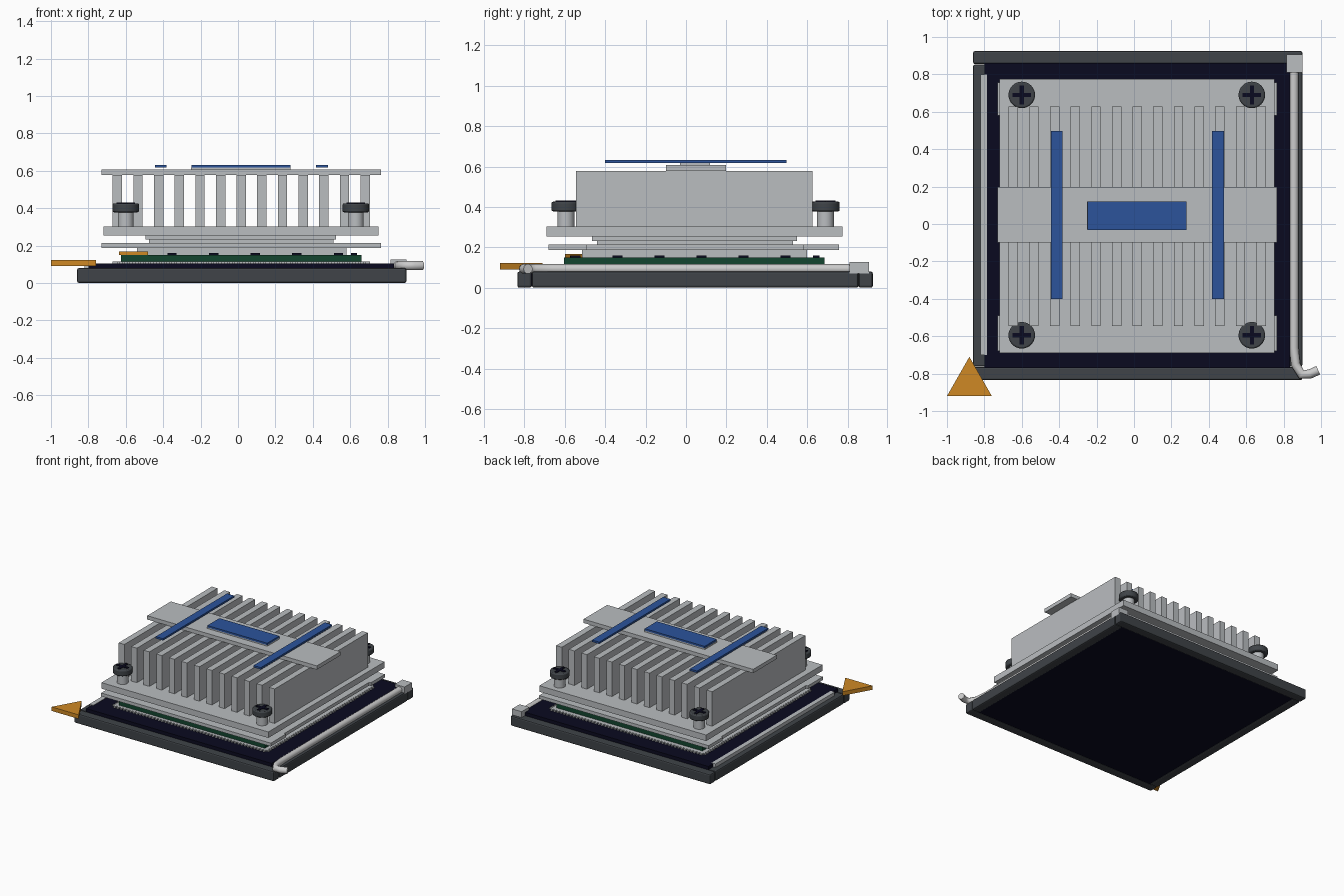
import bpy, bmesh, math
from mathutils import Matrix

if "Cube" in bpy.data.objects:
    bpy.data.objects.remove(bpy.data.objects["Cube"])


def material(name, rgb):
    m = bpy.data.materials.new(name)
    m.use_nodes = True
    m.diffuse_color = (*rgb, 1)
    m.node_tree.nodes["Principled BSDF"].inputs["Base Color"].default_value = (*rgb, 1)
    return m


SILVER = material("silver metal", (0.49, 0.51, 0.53))
FRAME = material("dark grey frame", (0.05, 0.057, 0.065))
BLACK = material("blue black plastic", (0.003, 0.003, 0.014))
GREEN = material("board green", (0.006, 0.06, 0.028))
ORANGE = material("marker orange", (0.62, 0.25, 0.018))
BLUE = material("label blue", (0.025, 0.088, 0.33))
LEVER = material("pale lever metal", (0.6, 0.6, 0.6))

CX, CY = 0.018, 0.045  # middle of the square socket


def finish(name, bm, mat):
    bmesh.ops.recalc_face_normals(bm, faces=bm.faces)
    mesh = bpy.data.meshes.new(name)
    bm.to_mesh(mesh)
    bm.free()
    mesh.materials.append(mat)
    obj = bpy.data.objects.new(name, mesh)
    bpy.context.scene.collection.objects.link(obj)
    return obj


def add_box(bm, x, y, z):
    size = [b - a for a, b in (x, y, z)]
    mid = [(a + b) / 2 for a, b in (x, y, z)]
    bmesh.ops.create_cube(bm, size=1, matrix=Matrix.Translation(mid) @ Matrix.Diagonal((*size, 1)))


def box(name, x, y, z, mat, bevel=0):
    bm = bmesh.new()
    add_box(bm, x, y, z)
    obj = finish(name, bm, mat)
    if bevel:
        mod = obj.modifiers.new("rounded edges", "BEVEL")
        mod.width, mod.segments = bevel, 2
    return obj


def smooth(obj):
    bpy.ops.object.select_all(action="DESELECT")
    obj.select_set(True)
    bpy.context.view_layer.objects.active = obj
    bpy.ops.object.shade_smooth_by_angle(angle=math.radians(35))


def cylinder(name, x, y, z, radius, mat, bevel=0):
    bm = bmesh.new()
    bmesh.ops.create_cone(bm, cap_ends=True, segments=32, radius1=radius, radius2=radius,
                          depth=z[1] - z[0], matrix=Matrix.Translation((x, y, sum(z) / 2)))
    obj = finish(name, bm, mat)
    smooth(obj)
    if bevel:
        mod = obj.modifiers.new("rounded rim", "BEVEL")
        mod.width, mod.segments, mod.limit_method = bevel, 2, "ANGLE"
    return obj


def triangle(name, x, y, z, mat):
    bm = bmesh.new()
    points = [(x[0], y[0]), (x[1], y[0]), (sum(x) / 2, y[1])]
    face = bm.faces.new([bm.verts.new((*p, z[0])) for p in points])
    top = bmesh.ops.extrude_face_region(bm, geom=[face])["geom"]
    bmesh.ops.translate(bm, vec=(0, 0, z[1] - z[0]),
                        verts=[v for v in top if isinstance(v, bmesh.types.BMVert)])
    return finish(name, bm, mat)


# Socket frame and floor
for label, y in (("front", (-0.835, -0.765)), ("back", (0.855, 0.925))):
    box(label + "_frame_bar", (-0.86, 0.9), y, (0, 0.08), FRAME, 0.01)
for label, x in (("right", (-0.86, -0.79)), ("left", (0.83, 0.9))):
    box(label + "_frame_bar", x, (-0.763, 0.853), (0, 0.08), FRAME, 0.01)
box("socket_floor", (-0.8, 0.835), (-0.77, 0.86), (0.006, 0.105), BLACK)
box("side_rail", (-0.82, -0.785), (-0.7, 0.8), (0.07, 0.108), SILVER)

# Contact plate with a toothed edge
bm = bmesh.new()
half = 0.672
add_box(bm, (CX - half, CX + half), (CY - half, CY + half), (0.104, 0.115))
count = 48
for i in range(count):
    t = -half + (i + 0.5) * 2 * half / count
    for s in (-1, 1):
        a, b = sorted((s * half, s * (half + 0.016)))
        add_box(bm, (CX + t - 0.007, CX + t + 0.007), (CY + a, CY + b), (0.104, 0.115))
        add_box(bm, (CX + a, CX + b), (CY + t - 0.007, CY + t + 0.007), (0.104, 0.115))
finish("contact_plate", bm, SILVER)

# Circuit board with small chips around its edge
box("circuit_board", (-0.625, 0.66), (-0.605, 0.685), (0.115, 0.149), GREEN)
bm = bmesh.new()
for i in range(6):
    x, y = -0.575 + 0.2225 * i, -0.548 + 0.208 * i
    for row in (-0.56, 0.645):
        add_box(bm, (x - 0.025, x + 0.025), (row - 0.015, row + 0.015), (0.148, 0.16))
    for column in (-0.585, 0.62):
        add_box(bm, (column - 0.015, column + 0.015), (y - 0.025, y + 0.025), (0.148, 0.16))
finish("edge_chips", bm, BLACK)
triangle("board_corner_marker", (-0.635, -0.48), (-0.6, -0.51), (0.149, 0.168), ORANGE)
triangle("socket_corner_marker", (-1, -0.76), (-0.92, -0.71), (0.09, 0.122), ORANGE)

# Stacked metal plates under the heatsink
box("heat_spreader", (-0.54, 0.58), (-0.515, 0.6), (0.149, 0.188), SILVER)
box("clamp_plate", (-0.715, 0.75), (-0.68, 0.757), (0.187, 0.213), SILVER)
for x in ((-0.73, -0.7), (0.735, 0.765)):
    for y in ((-0.68, -0.49), (0.58, 0.757)):
        box("clamp_corner_tab", x, y, (0.187, 0.213), SILVER)
box("lower_pad", (-0.475, 0.51), (-0.44, 0.53), (0.213, 0.233), SILVER)
box("upper_pad", (-0.495, 0.525), (-0.465, 0.55), (0.232, 0.255), SILVER)
box("heatsink_base", (-0.72, 0.75), (-0.69, 0.775), (0.254, 0.302), SILVER)

# Heatsink fins
for i in range(13):
    x = -0.645 + 0.1104 * i
    box("heatsink_fin", (x - 0.025, x + 0.025), (-0.545, 0.627), (0.3, 0.577), SILVER)

# Cross bar and blue labels
box("cross_bar", (-0.73, 0.765), (-0.1, 0.197), (0.577, 0.607), SILVER)
box("label_pedestal", (-0.25, 0.28), (-0.03, 0.12), (0.607, 0.617), SILVER)
box("centre_label", (-0.248, 0.28), (-0.032, 0.12), (0.617, 0.632), BLUE)
for x in (-0.413, 0.449):
    box("label_strip", (x - 0.032, x + 0.032), (-0.4, 0.497), (0.617, 0.632), BLUE)

# Corner screws with cross slots
for x in (-0.6, 0.63):
    for y in (-0.595, 0.69):
        cylinder("screw_post", x, y, (0.3, 0.385), 0.042, SILVER)
        cylinder("screw_head", x, y, (0.378, 0.426), 0.071, FRAME, 0.008)
        for a, b in ((0.05, 0.011), (0.011, 0.05)):
            box("screw_slot", (x - a, x + a), (y - b, y + b), (0.424, 0.431), BLACK)

# Locking lever and its hinge block
curve = bpy.data.curves.new("locking_lever", "CURVE")
curve.dimensions = "3D"
curve.bevel_depth, curve.bevel_resolution, curve.use_fill_caps = 0.025, 3, True
path = [(0.855, 0.83), (0.855, -0.66), (0.864, -0.75), (0.895, -0.805), (0.94, -0.802), (0.985, -0.782)]
spline = curve.splines.new("POLY")
spline.points.add(len(path) - 1)
for point, (x, y) in zip(spline.points, path):
    point.co = (x, y, 0.093, 1)
curve.materials.append(LEVER)
lever = bpy.data.objects.new("locking_lever", curve)
bpy.context.scene.collection.objects.link(lever)
box("lever_hinge_block", (0.815, 0.9), (0.81, 0.905), (0.07, 0.127), SILVER)
